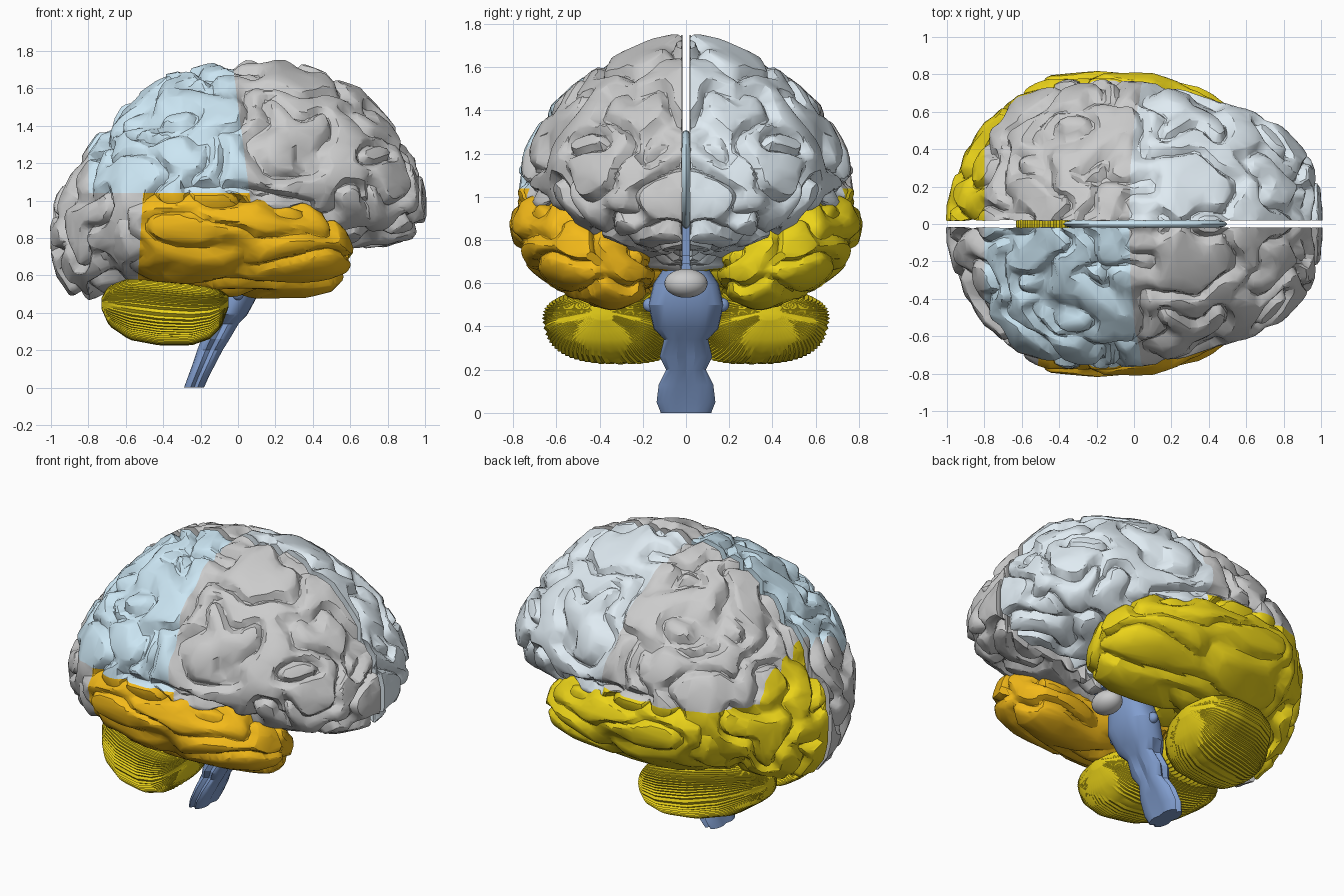
import bpy, bmesh, math
from mathutils import Vector, noise

if "Cube" in bpy.data.objects:
    bpy.data.objects.remove(bpy.data.objects["Cube"])

LIGHT_BLUE = (0.60, 0.79, 0.90, 1)
PALE_BLUE = (0.74, 0.83, 0.89, 1)
ORANGE = (0.90, 0.49, 0.01, 1)
YELLOW = (0.84, 0.66, 0.01, 1)
STEM_BLUE = (0.22, 0.34, 0.62, 1)
materials = {}


def finish(name, bm, color=None, angle=26):
    me = bpy.data.meshes.new(name)
    bm.to_mesh(me)
    bm.free()
    me.shade_smooth()
    me.set_sharp_from_angle(angle=math.radians(angle))
    ob = bpy.data.objects.new(name, me)
    bpy.context.collection.objects.link(ob)
    if color:
        if color not in materials:
            materials[color] = bpy.data.materials.new(name + "_colour")
            materials[color].diffuse_color = color
        me.materials.append(materials[color])
    return ob


def sample(table, x):
    """Linear lookup of the columns of a table keyed by its first column."""
    for a, b in zip(table, table[1:]):
        if x <= b[0]:
            t = (x - a[0]) / (b[0] - a[0])
            return [p + (q - p) * t for p, q in zip(a[1:], b[1:])]
    return table[-1][1:]


def stations(table, n):
    lo, hi = table[0][0], table[-1][0]
    return [lo + (hi - lo) * (1 - math.cos(math.pi * i / n)) / 2 for i in range(n + 1)]


def loft(rings):
    bm = bmesh.new()
    vs = [[bm.verts.new(p) for p in r] for r in rings]
    n = len(vs[0])
    for a, b in zip(vs, vs[1:]):
        for i in range(n):
            j = (i + 1) % n
            bm.faces.new((a[i], a[j], b[j], b[i]))
    bm.faces.new(vs[0])
    bm.faces.new(vs[-1])
    bmesh.ops.recalc_face_normals(bm, faces=bm.faces[:])
    return bm


def power(v, e):
    return math.copysign(abs(v) ** e, v)


def carve_folds(bm, freq, depth, width, inner, fissure=0.0):
    """Press winding grooves into the surface along its normals."""
    bm.normal_update()
    for v in bm.verts:
        x, y, z = v.co
        q = Vector((x * freq[0], y * freq[1], z * freq[2])) + Vector((3.3, 7.1, 1.7))
        q += noise.noise_vector(q * 0.7) * 0.5
        groove = max(0.0, 1 - abs(noise.noise(q)) / width)
        side_groove = max(0.0, 1 - abs(z - 1.07 + .25 * max(0, x)) / .04) if -.3 < x < .4 and y > .4 else 0
        bump = 0.012 * noise.noise(q * 1.7)
        v.co += v.normal * (bump - max(depth * groove, fissure * side_groove))
        v.co.y = max(v.co.y, inner)
    # Relax the grid steps along the grooves, leaving the flat inner wall alone
    outer = [v for v in bm.verts if v.co.y > inner + .005]
    bmesh.ops.smooth_vert(bm, verts=outer, factor=0.5, use_axis_x=True, use_axis_y=True, use_axis_z=True)


def simplify(bm, ratio):
    """Collapse the dense surface into irregular carved facets."""
    me = bpy.data.meshes.new("helper")
    bm.to_mesh(me)
    bm.free()
    ob = bpy.data.objects.new("helper", me)
    bpy.context.collection.objects.link(ob)
    ob.modifiers.new("facets", "DECIMATE").ratio = ratio
    bpy.context.view_layer.update()
    out = bmesh.new()
    out.from_object(ob, bpy.context.evaluated_depsgraph_get())
    bpy.data.objects.remove(ob)
    bpy.data.meshes.remove(me)
    return out


def cut(bm, co, no):
    bmesh.ops.bisect_plane(bm, geom=bm.verts[:] + bm.edges[:] + bm.faces[:],
                           dist=1e-5, plane_co=co, plane_no=no)


# Cerebrum half: x, width, top z, widest z, bottom z
CEREBRUM = [(-1.0, .10, .86, .78, .71), (-.97, .23, 1.03, .80, .59), (-.9, .39, 1.15, .82, .50),
            (-.8, .54, 1.29, .88, .46), (-.62, .69, 1.51, .97, .49), (-.38, .765, 1.68, 1.03, .53),
            (-.1, .78, 1.74, 1.06, .60), (.2, .735, 1.76, 1.1, .68), (.45, .655, 1.70, 1.1, .72),
            (.65, .60, 1.60, 1.08, .74), (.8, .52, 1.45, 1.05, .75), (.93, .38, 1.27, 1.02, .80),
            (.985, .24, 1.12, 1.0, .87), (1.003, .10, 1.04, .98, .92)]
GAP = 0.017
rings = []
for x in stations(CEREBRUM, 200):
    w, top, mid, bot = sample(CEREBRUM, x)
    ring = []
    for i in range(141):
        a = math.pi * (i / 140 - 0.5)
        s, c = math.sin(a), max(0.0, math.cos(a))
        y = GAP + (w - GAP) * c ** (1.4 if s > 0 else 1.1)
        ring.append((x, y, mid + s * (top - mid if s > 0 else mid - bot)))
    rings.append(ring)
cerebrum = loft(rings)
carve_folds(cerebrum, (5.2, 5.2, 5.2), 0.052, 0.22, GAP, 0.05)
cerebrum = simplify(cerebrum, 0.14)

# Temporal bulge: x, centre y, centre z, scale of a tilted oval
TEMPORAL = [(-.72, .44, .80, .3), (-.6, .47, .80, .75), (-.45, .485, .79, .93), (-.2, .485, .785, 1),
            (.1, .475, .765, .98), (.35, .44, .74, .88), (.5, .42, .715, .7), (.58, .42, .71, .42),
            (.61, .42, .71, .12)]
tilt = math.radians(33)
rings = []
for x in stations(TEMPORAL, 120):
    cy, cz, k = sample(TEMPORAL, x)
    ring = []
    for i in range(120):
        a = math.tau * i / 120
        p, q = 0.36 * k * power(math.cos(a), .9), 0.24 * k * power(math.sin(a), .9)
        ring.append((x, cy + p * math.cos(tilt) - q * math.sin(tilt),
                     cz + p * math.sin(tilt) + q * math.cos(tilt)))
    rings.append(ring)
temporal = loft(rings)
carve_folds(temporal, (2.4, 4.5, 6.0), 0.04, 0.22, GAP)
temporal = simplify(temporal, 0.14)

# Lobe borders
cut(cerebrum, (.06, 0, 1.05), (1, 0, .13))
cut(cerebrum, (-.8, 0, 0), (1, 0, 0))
cut(cerebrum, (0, 0, 1.04), (0, 0, 1))
for half in (cerebrum, temporal):
    cut(half, (-.57, 0, 0), (1, 0, -.06))


def low_lobe(c):
    return "temporal_lobe" if c.x - .06 * c.z > -.57 else "occipital_lobe"


def lobe(c):
    if c.x + .13 * (c.z - 1.05) > .06:
        return "frontal_lobe"
    if c.x < -.8:
        return "occipital_lobe"
    return "parietal_lobe" if c.z > 1.04 else low_lobe(c)


lobes = {}
for half, classify in ((cerebrum, lobe), (temporal, low_lobe)):
    for f in half.faces:
        lobes.setdefault(classify(f.calc_center_median()), []).append([v.co.copy() for v in f.verts])
    half.free()

# Both hemispheres, one object per lobe
COLORS = {-1: {"parietal_lobe": LIGHT_BLUE, "temporal_lobe": ORANGE},
          1: {"frontal_lobe": PALE_BLUE, "temporal_lobe": YELLOW, "occipital_lobe": YELLOW}}
for side, label in ((-1, "near"), (1, "far")):
    for name, faces in lobes.items():
        bm = bmesh.new()
        for pts in faces:
            pts = pts if side > 0 else pts[::-1]
            bm.faces.new([bm.verts.new((p.x, p.y * side, p.z)) for p in pts])
        bmesh.ops.remove_doubles(bm, verts=bm.verts[:], dist=1e-5)
        finish(f"{name}_{label}", bm, COLORS[side].get(name))

# Cerebellum halves with fine leaf ridges: x, centre y, centre z, radius y, radius z
CEREBELLUM = [(-.73, .20, .45, .04, .03), (-.69, .22, .44, .14, .11), (-.58, .28, .42, .235, .165),
              (-.42, .33, .40, .29, .175), (-.25, .36, .39, .30, .165), (-.15, .38, .40, .27, .14),
              (-.09, .39, .42, .22, .10), (-.05, .39, .46, .05, .03)]
for side, label in ((-1, "near"), (1, "far")):
    rings = []
    for x in stations(CEREBELLUM, 28):
        cy, cz, ry, rz = sample(CEREBELLUM, x)
        ring = []
        for i in range(128):
            a, k = math.tau * i / 128, 1 - .04 * (i % 2)
            dz = rz * k * power(math.sin(a), .75)
            ring.append((x, side * (cy + ry * k * power(math.cos(a), .75) + .25 * dz), cz + dz))
        rings.append(ring)
    finish(f"cerebellum_{label}", loft(rings), YELLOW)

# Ridged middle of the cerebellum
rings = []
for i in range(41):
    t = math.pi * (i + .5) / 41
    k = math.sin(t) ** .7 * (1 - .08 * (i % 2))
    rings.append([(-.43 - .2 * math.cos(t), .13 * k * math.cos(math.tau * j / 20),
                   .46 + .16 * k * math.sin(math.tau * j / 20)) for j in range(20)])
finish("cerebellum_middle", loft(rings), YELLOW)

# Brain stem: z, centre x, half depth x, half width y
STEM = [(0, -.235, .055, .12), (.05, -.215, .057, .14), (.13, -.18, .063, .13), (.2, -.15, .07, .095),
        (.26, -.12, .078, .125), (.34, -.08, .085, .105), (.39, -.05, .1, .15), (.5, 0, .11, .175),
        (.6, .02, .1, .15), (.66, .03, .09, .11), (.8, .03, .1, .12), (1.0, .02, .12, .06)]
rings = []
for z, cx, hx, hy in STEM:
    flute = .2 if z < .35 else 0
    rings.append([(cx + hx * k * power(math.cos(a), .8), hy * k * power(math.sin(a), .8), z)
                  for a, k in ((math.tau * i / 24, 1 - flute * (i % 6 == 0)) for i in range(24))])
finish("brain_stem", loft(rings), STEM_BLUE)


def ball(name, co, radii, color=None):
    bm = bmesh.new()
    bmesh.ops.create_uvsphere(bm, u_segments=24, v_segments=14, radius=1)
    bmesh.ops.scale(bm, vec=radii, verts=bm.verts[:])
    bmesh.ops.translate(bm, vec=co, verts=bm.verts[:])
    return finish(name, bm, color, 40)


# Small central parts
ball("inner_bridge", (.06, 0, 1.08), (.44, .05, .23), LIGHT_BLUE)
ball("pituitary", (.2, 0, .6), (.08, .1, .067))
for side, label in ((-1, "near"), (1, "far")):
    ball(f"nerve_root_{label}", (0, side * .165, .5), (.03, .035, .033), STEM_BLUE)
bm = bmesh.new()
bmesh.ops.create_cube(bm, size=1)
bmesh.ops.scale(bm, vec=(.2, .2, .04), verts=bm.verts[:])
bmesh.ops.translate(bm, vec=(.13, 0, .71), verts=bm.verts[:])
finish("optic_crossing", bm, STEM_BLUE)

for m in bpy.data.materials:
    if m.users and not m.is_grease_pencil:
        m.use_nodes = True
        m.node_tree.nodes["Principled BSDF"].inputs["Base Color"].default_value = m.diffuse_color
